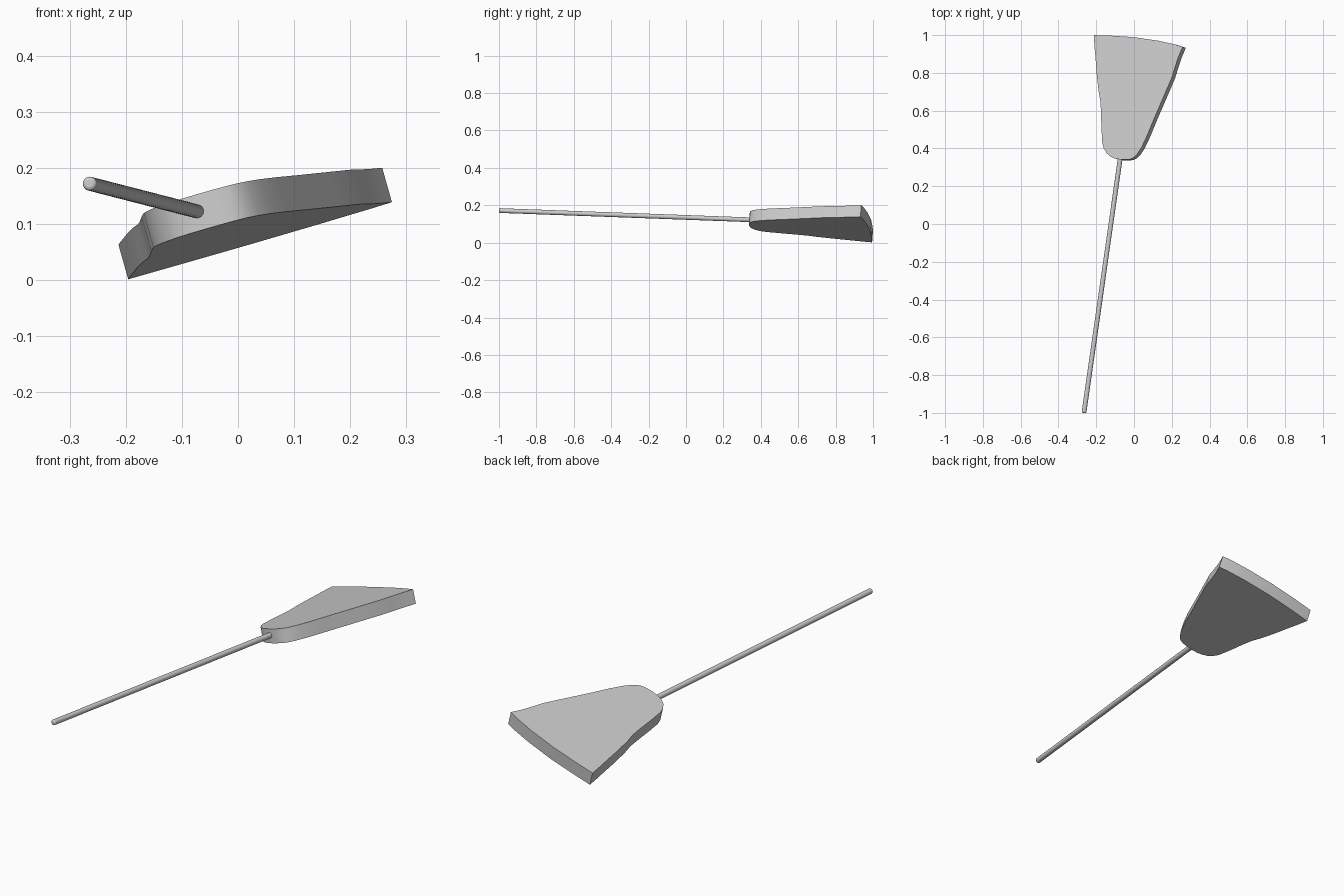
import bpy, bmesh
from mathutils import Vector

if "Cube" in bpy.data.objects:
    bpy.data.objects.remove(bpy.data.objects["Cube"])

def smooth(ob, angle=0.5):
    bpy.ops.object.select_all(action='DESELECT')
    ob.select_set(True)
    bpy.context.view_layer.objects.active = ob
    bpy.ops.object.shade_smooth_by_angle(angle=angle)

def link(name, bm):
    bmesh.ops.recalc_face_normals(bm, faces=bm.faces)
    me = bpy.data.meshes.new(name)
    bm.to_mesh(me)
    bm.free()
    ob = bpy.data.objects.new(name, me)
    bpy.context.collection.objects.link(ob)
    return ob

# Broom head: flared outline on a tilted plane, extruded along its normal
SX, SY, Z0, THICK = 0.282, -0.077, 0.198, 0.064
outline = [
    (-0.213, 1.0), (-0.21, 0.95), (-0.203, 0.87), (-0.197, 0.79), (-0.187, 0.7),
    (-0.178, 0.65), (-0.175, 0.6), (-0.172, 0.5), (-0.168, 0.43), (-0.16, 0.4),
    (-0.145, 0.375), (-0.127, 0.359), (-0.105, 0.348), (-0.075, 0.342),
    (-0.045, 0.341), (-0.02, 0.343), (0.0, 0.353), (0.018, 0.372), (0.04, 0.406),
    (0.07, 0.47), (0.11, 0.567), (0.16, 0.682), (0.2, 0.775), (0.215, 0.825),
    (0.235, 0.885), (0.257, 0.937), (0.22, 0.95), (0.13, 0.97), (0.0, 0.989), (-0.12, 0.997),
]
bm = bmesh.new()
top = bm.faces.new([bm.verts.new((x, y, SX * x + SY * y + Z0 + 0.002)) for x, y in outline])
ext = bmesh.ops.extrude_face_region(bm, geom=[top], use_keep_orig=True)
down = Vector((SX, -0.077 * -1 * -1, -1)).normalized() * THICK
bmesh.ops.translate(bm, vec=down, verts=[v for v in ext['geom'] if isinstance(v, bmesh.types.BMVert)])
smooth(link("broom_head", bm))

# Handle: slim rod running into the narrow end of the head
start, end = Vector((-0.265, -1.0, 0.172)), Vector((-0.071, 0.36, 0.122))
axis = end - start
bpy.ops.mesh.primitive_cylinder_add(vertices=24, radius=0.0125, depth=axis.length,
                                    location=(start + end) / 2,
                                    rotation=axis.to_track_quat('Z', 'Y').to_euler())
handle = bpy.context.object
handle.name = "handle"
bev = handle.modifiers.new("rounded_ends", 'BEVEL')
bev.width, bev.segments, bev.limit_method = 0.006, 3, 'ANGLE'
smooth(handle)
